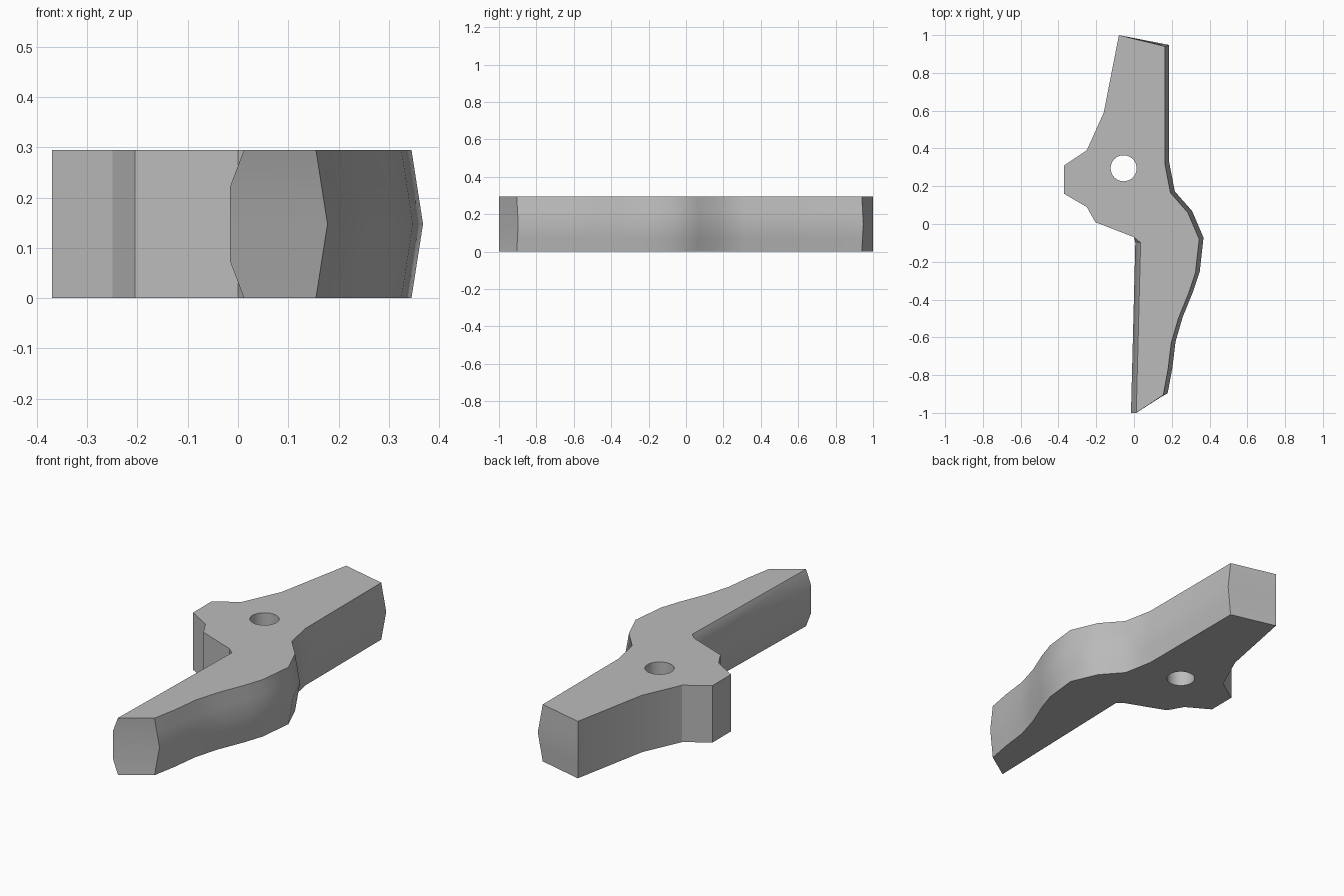
import bpy, bmesh, math

cube = bpy.data.objects.get("Cube")
if cube:
    bpy.data.objects.remove(cube, do_unlink=True)

HEIGHT = 0.295
RIDGE = (0, 0.5, 1, 0.5, 0)   # pointed bulge on the outer edge
ROUND = (0, 1, 1, 1, 0)       # blunt bulge on the inner edge

# Outline: x, y, then the sideways bulge at mid height
outer = [(0.155, -0.905), (0.18, -0.77), (0.197, -0.63), (0.235, -0.5),
         (0.29, -0.365), (0.325, -0.26), (0.345, -0.08), (0.285, 0.06),
         (0.193, 0.165), (0.163, 0.32), (0.163, 0.94)]
hub = [(-0.08, 1.0), (-0.16, 0.59), (-0.25, 0.39), (-0.37, 0.31),
       (-0.37, 0.16), (-0.25, 0.09), (-0.205, 0.01), (0.0, -0.07)]
inner = [(0.035, -0.1), (0.012, -1.0)]
outline = ([(x, y, 0.023, 0.008, RIDGE) for x, y in outer]
           + [(x, y, 0, 0, ROUND) for x, y in hub]
           + [(x, y, -0.028, 0, ROUND) for x, y in inner])

bm = bmesh.new()


def wall(rings):
    """Join stacked rings of points with quads; return the end edges."""
    loops = [[bm.verts.new(p) for p in ring] for ring in rings]
    n = len(loops[0])
    for low, high in zip(loops, loops[1:]):
        for i in range(n):
            j = (i + 1) % n
            bm.faces.new((low[i], low[j], high[j], high[i]))
    return [[bm.edges.get((r[i], r[(i + 1) % n])) for i in range(n)]
            for r in (loops[0], loops[-1])]


# Side walls of the lever
body = wall([[(x + dx * w[k], y + dy * w[k], HEIGHT * k / 4)
              for x, y, dx, dy, w in outline] for k in range(5)])

# Pivot hole
circle = [(-0.055 + 0.069 * math.cos(a), 0.295 + 0.069 * math.sin(a))
          for a in (math.tau * i / 32 for i in range(32))]
hole = wall([[(x, y, z) for x, y in circle] for z in (0, HEIGHT)])

# Flat bottom and top around the hole
for a, b in zip(body, hole):
    bmesh.ops.triangle_fill(bm, edges=a + b, use_beauty=True)
bmesh.ops.recalc_face_normals(bm, faces=bm.faces)

mesh = bpy.data.meshes.new("lever")
bm.to_mesh(mesh)
bm.free()
lever = bpy.data.objects.new("lever", mesh)
bpy.context.collection.objects.link(lever)

# Plain grey material
grey = bpy.data.materials.new("grey")
grey.use_nodes = True
color = (0.5, 0.5, 0.5, 1)
grey.diffuse_color = color
grey.node_tree.nodes["Principled BSDF"].inputs["Base Color"].default_value = color
mesh.materials.append(grey)

bpy.context.view_layer.objects.active = lever
lever.select_set(True)
bpy.ops.object.shade_smooth_by_angle(angle=math.radians(30))
